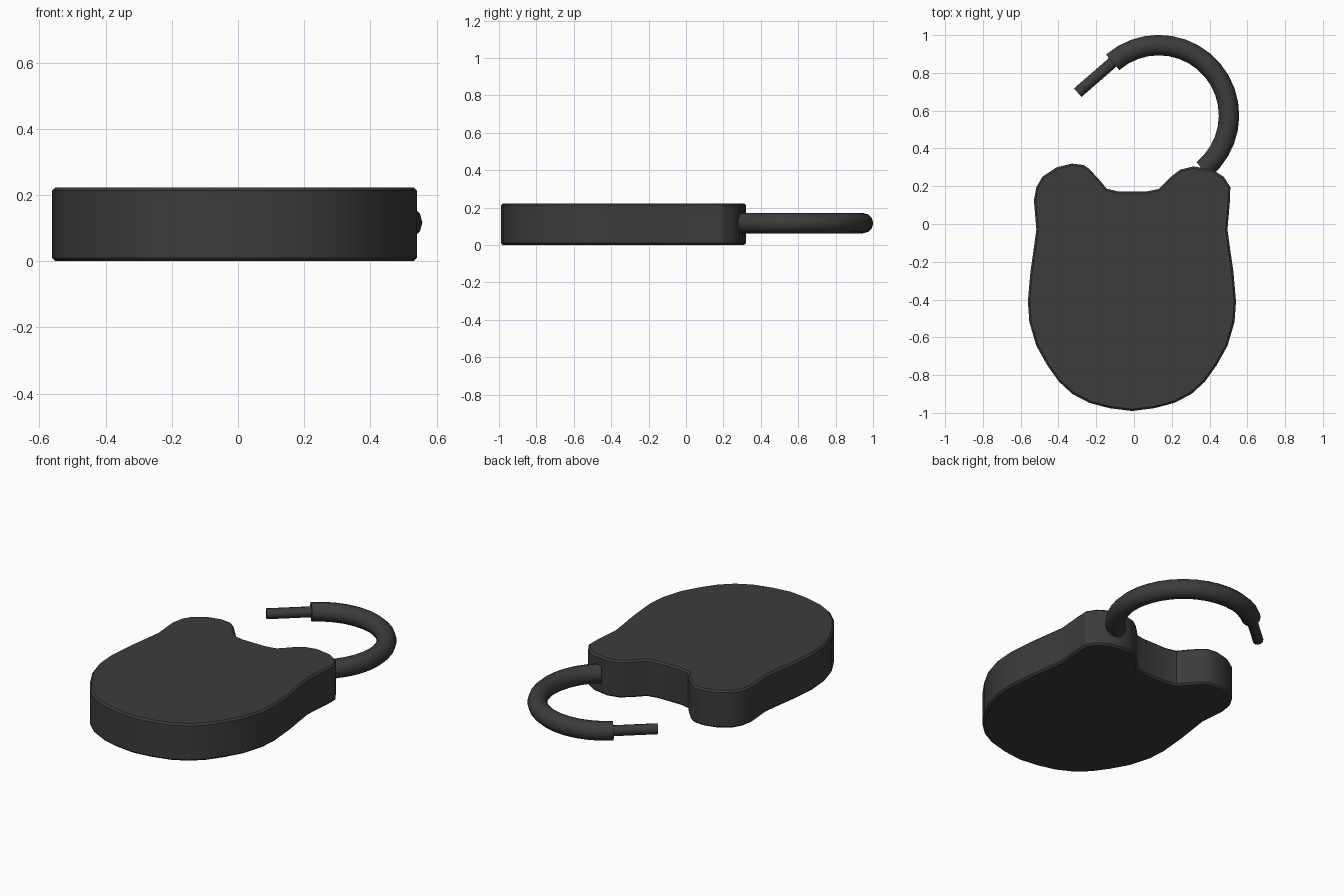
import bpy, bmesh, math
from mathutils import Vector

if "Cube" in bpy.data.objects:
    bpy.data.objects.remove(bpy.data.objects["Cube"])

mat = bpy.data.materials.new("dark_metal")
mat.diffuse_color = (0.045, 0.045, 0.045, 1)
mat.use_nodes = True
mat.node_tree.nodes["Principled BSDF"].inputs["Base Color"].default_value = mat.diffuse_color
MID_Z = 0.117


def finish(bm, name, angle):
    bmesh.ops.recalc_face_normals(bm, faces=bm.faces)
    me = bpy.data.meshes.new(name)
    bm.to_mesh(me)
    bm.free()
    ob = bpy.data.objects.new(name, me)
    bpy.context.collection.objects.link(ob)
    me.materials.append(mat)
    bpy.ops.object.select_all(action='DESELECT')
    bpy.context.view_layer.objects.active = ob
    ob.select_set(True)
    bpy.ops.object.shade_smooth_by_angle(angle=math.radians(angle))
    return ob


def tube(name, stations, radius, sides):
    """Capped tube lying in the XY plane; stations are (centre, sideways direction)."""
    bm = bmesh.new()
    rings = []
    for centre, side in stations:
        ring = []
        for k in range(sides):
            a = 2 * math.pi * k / sides
            ring.append(bm.verts.new(centre + side * radius * math.cos(a)
                                     + Vector((0, 0, radius * math.sin(a)))))
        rings.append(ring)
    for a, b in zip(rings, rings[1:]):
        for k in range(sides):
            n = (k + 1) % sides
            bm.faces.new((a[k], a[n], b[n], b[k]))
    bm.faces.new(rings[0])
    bm.faces.new(rings[-1])
    return finish(bm, name, 40)


# Lock body: eared outline, extruded, with a narrow chamfer on both rims
left_side = [(-.53, .125), (-.517, -.03), (-.532, -.14), (-.548, -.25), (-.562, -.41),
             (-.554, -.52), (-.517, -.645), (-.458, -.75), (-.397, -.835), (-.326, -.90),
             (-.236, -.947), (-.13, -.975)]
bottom = [(-.01, -.99)]
right_side = [(-.022 - x, y) for x, y in reversed(left_side)]
ears = [(.51, .195), (.475, .25), (.415, .288), (.315, .305), (.245, .288), (.195, .25),
        (.13, .185), (.07, .173), (-.085, .173), (-.145, .187), (-.18, .23), (-.235, .29),
        (-.265, .312), (-.33, .32), (-.41, .30), (-.485, .25), (-.517, .195)]
bm = bmesh.new()
base = bm.faces.new([bm.verts.new((x, y, 0)) for x, y in left_side + bottom + right_side + ears])
ext = bmesh.ops.extrude_face_region(bm, geom=[base], use_keep_orig=True)
bmesh.ops.translate(bm, vec=(0, 0, 0.223),
                    verts=[v for v in ext["geom"] if isinstance(v, bmesh.types.BMVert)])
rims = [e for e in bm.edges if abs(e.verts[0].co.z - e.verts[1].co.z) < 1e-5]
bmesh.ops.bevel(bm, geom=rims, offset=0.01, segments=1, affect='EDGES', profile=0.5)
finish(bm, "lock_body", 30)

# Shackle: open arc rooted in the right ear
centre, arc_r = Vector((.131, .575, MID_Z)), .372
start, end, steps = -51, 131, 18


def on_arc(deg):
    a = math.radians(deg)
    side = Vector((math.cos(a), math.sin(a), 0))
    return centre + side * arc_r, side


tube("shackle", [on_arc(start + (end - start) * i / steps) for i in range(steps + 1)], .054, 12)

# Latch pin: thin rod continuing straight from the free end
root, side = on_arc(end)
along = Vector((-side.y, side.x, 0))
tube("latch_pin", [(root - along * .02, side), (root + along * .245, side)], .03, 12)
